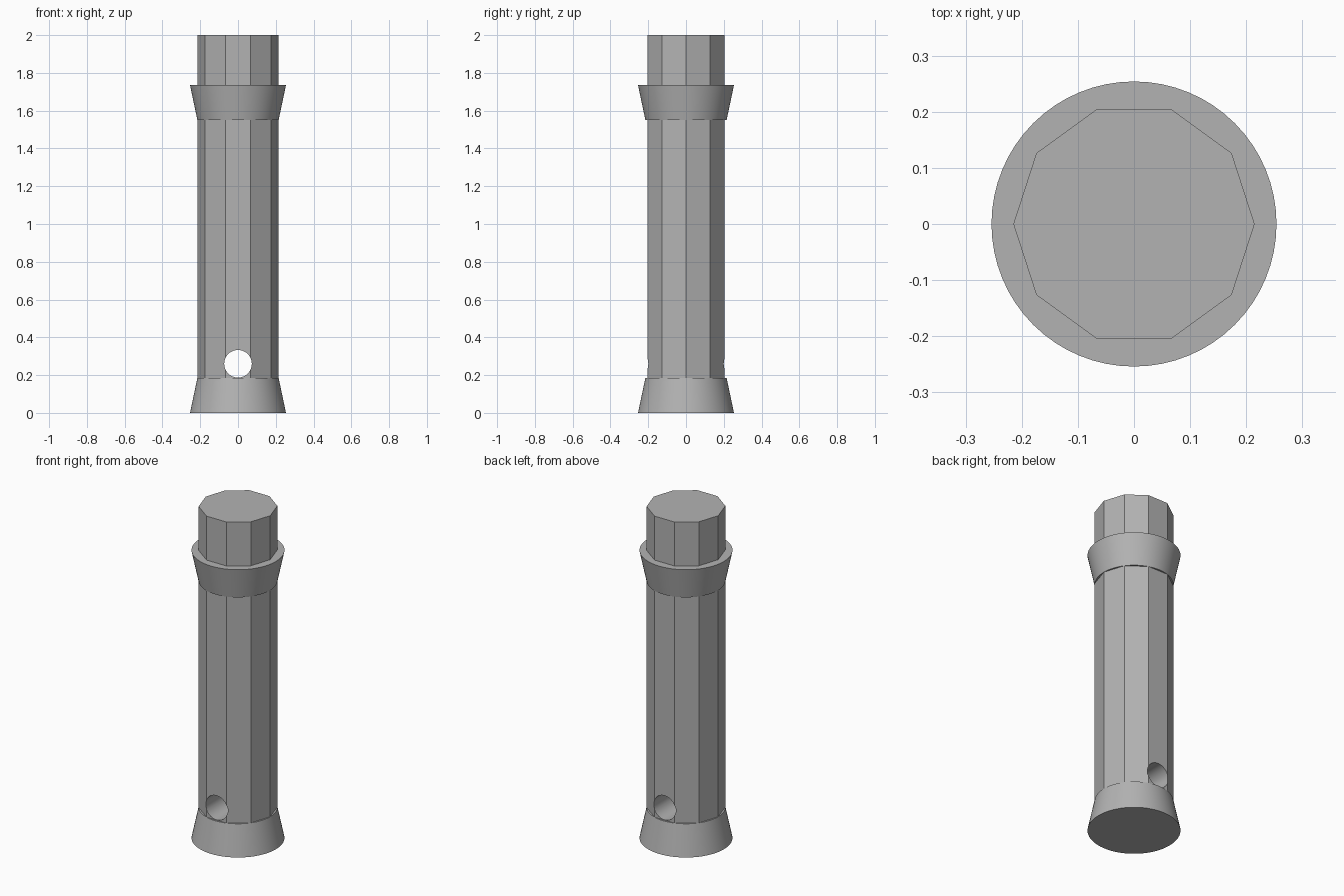
import bpy
import math

cube = bpy.data.objects.get("Cube")
if cube:
    bpy.data.objects.remove(cube, do_unlink=True)

grey = bpy.data.materials.new("plain grey")
grey.use_nodes = True
colour = (0.45, 0.45, 0.45, 1)
grey.diffuse_color = colour
grey.node_tree.nodes["Principled BSDF"].inputs["Base Color"].default_value = colour


def cone(name, sides, r_low, r_high, z_low, z_high, turn=0.0):
    """Upright capped cone or prism, with its sides between two heights."""
    bpy.ops.mesh.primitive_cone_add(
        vertices=sides, radius1=r_low, radius2=r_high, depth=z_high - z_low,
        location=(0, 0, (z_low + z_high) / 2), rotation=(0, 0, turn))
    ob = bpy.context.object
    ob.name = name
    ob.data.materials.append(grey)
    return ob


def smooth(ob):
    bpy.ops.object.select_all(action="DESELECT")
    ob.select_set(True)
    bpy.context.view_layer.objects.active = ob
    bpy.ops.object.shade_smooth_by_angle(angle=math.radians(25))


# Ten-sided shaft with corners on the x axis
shaft = cone("shaft", 10, 0.215, 0.215, 0.02, 2.0, math.pi / 2)

# Round hole drilled through from front to back
bpy.ops.mesh.primitive_cylinder_add(
    vertices=48, radius=0.073, depth=1, location=(0, 0, 0.26),
    rotation=(math.pi / 2, 0, 0))
drill = bpy.context.object
drill.name = "hole_cutter"
drill.data.materials.append(grey)
drill.hide_render = True
cut = shaft.modifiers.new("cross_hole", "BOOLEAN")
cut.operation = "DIFFERENCE"
cut.solver = "EXACT"
cut.object = drill
bpy.context.view_layer.objects.active = shaft
bpy.ops.object.modifier_apply(modifier=cut.name)
bpy.data.objects.remove(drill, do_unlink=True)

# Flared foot and upturned collar
foot = cone("foot", 64, 0.254, 0.215, 0.0, 0.185)
collar = cone("collar", 64, 0.215, 0.254, 1.55, 1.735)

for part in (shaft, foot, collar):
    smooth(part)
